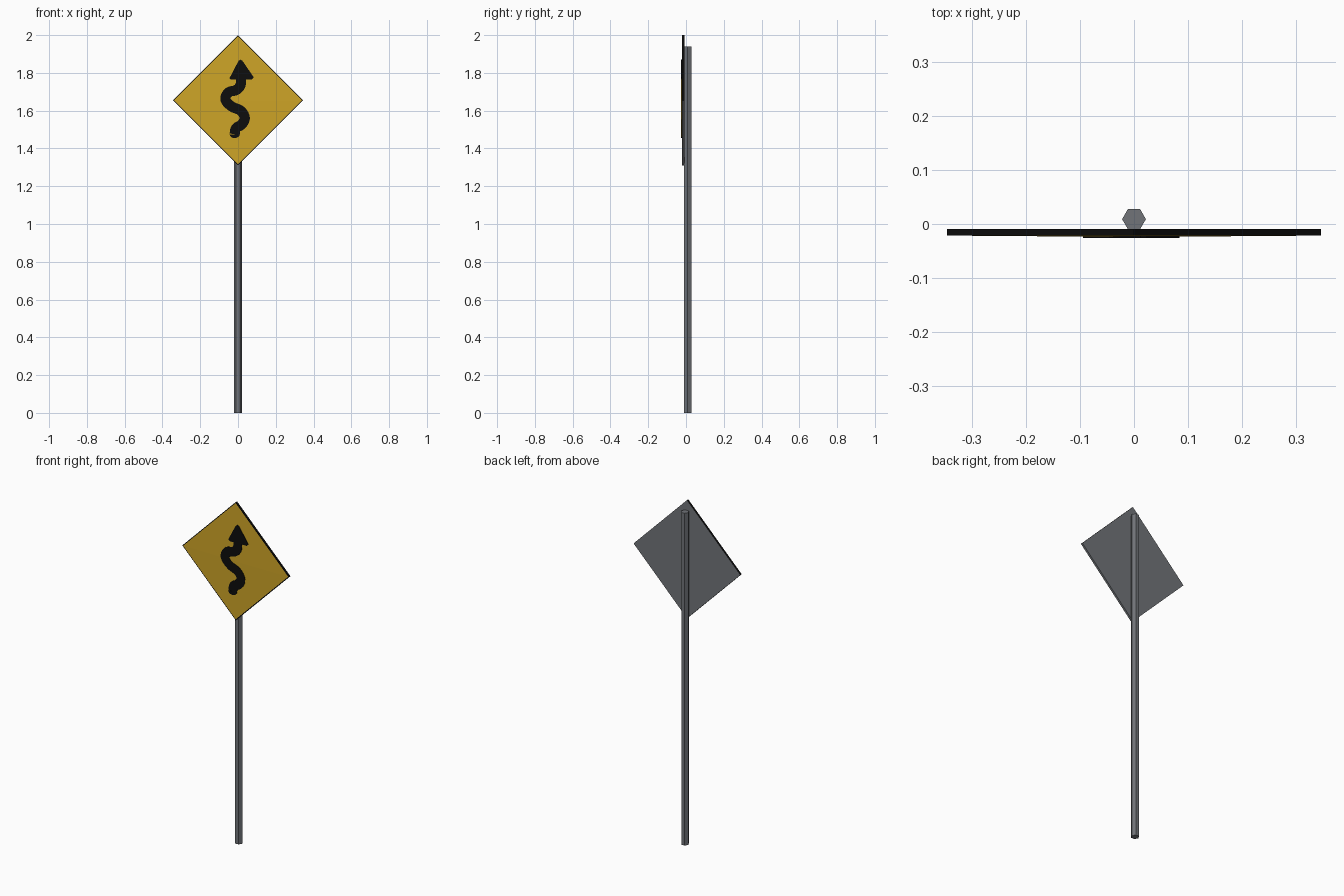
import bpy, bmesh, math
from mathutils import Vector

if "Cube" in bpy.data.objects:
    bpy.data.objects.remove(bpy.data.objects["Cube"])


def material(name, rgb):
    m = bpy.data.materials.new(name)
    m.diffuse_color = (*rgb, 1)
    m.use_nodes = True
    m.node_tree.nodes["Principled BSDF"].inputs["Base Color"].default_value = m.diffuse_color
    return m


GREY = material("galvanised grey", (0.165, 0.175, 0.19))
BLACK = material("sign black", (0.004, 0.004, 0.004))
YELLOW = material("warning yellow", (0.62, 0.375, 0.02))

CZ = 1.655  # height of the sign centre


def finish(name, bm, mats):
    bmesh.ops.recalc_face_normals(bm, faces=bm.faces)
    me = bpy.data.meshes.new(name)
    bm.to_mesh(me)
    bm.free()
    for m in mats:
        me.materials.append(m)
    ob = bpy.data.objects.new(name, me)
    bpy.context.collection.objects.link(ob)
    return ob


def prism(bm, ring, offset):
    """Extrude a closed ring of points by an offset vector."""
    a = [bm.verts.new(p) for p in ring]
    b = [bm.verts.new(Vector(p) + Vector(offset)) for p in ring]
    bm.faces.new(a)
    bm.faces.new(b)
    n = len(a)
    for i in range(n):
        bm.faces.new((a[i], a[(i + 1) % n], b[(i + 1) % n], b[i]))


def diamond(r, y):
    return [(r, y, CZ), (0, y, CZ + r), (-r, y, CZ), (0, y, CZ - r)]


# Hexagonal post
bm = bmesh.new()
hexagon = [(0.022 * math.cos(k * math.pi / 3), 0.009 + 0.022 * math.sin(k * math.pi / 3), 0)
           for k in range(6)]
prism(bm, hexagon, (0, 0, 1.94))
finish("post", bm, [GREY])

# Sign plate: grey back and lower edges, black front rim and upper edges
bm = bmesh.new()
prism(bm, diamond(0.345, -0.021), (0, 0.012, 0))
plate = finish("sign_plate", bm, [GREY, BLACK])
for p in plate.data.polygons:
    p.material_index = int(p.normal.y < -0.5 or p.normal.z > 0.5)

# Yellow face, very slightly raised to the middle
bm = bmesh.new()
rim = [bm.verts.new(p) for p in diamond(0.339, -0.0214)]
apex = bm.verts.new((0, -0.024, CZ))
for i in range(4):
    bm.faces.new((rim[i], rim[(i + 1) % 4], apex))
bm.faces.new(rim)
finish("yellow_face", bm, [YELLOW])

# Winding arrow: a ribbon along a smooth path, plus the head
path = [(-0.018, 1.475), (-0.010, 1.508), (0.020, 1.527), (0.036, 1.562), (0.014, 1.600),
        (-0.035, 1.623), (-0.067, 1.660), (-0.050, 1.697), (-0.008, 1.710),
        (0.014, 1.738), (0.014, 1.785)]
pts = [Vector(p) for p in path]
pts = [2 * pts[0] - pts[1]] + pts + [2 * pts[-1] - pts[-2]]
line = []
for i in range(1, len(pts) - 2):
    p0, p1, p2, p3 = pts[i - 1:i + 3]
    for s in range(5):
        t = s / 5
        line.append(0.5 * (2 * p1 + (p2 - p0) * t + (2 * p0 - 5 * p1 + 4 * p2 - p3) * t * t
                           + (3 * p1 - p0 - 3 * p2 + p3) * t ** 3))
line.append(pts[-2])

W, Y0, DEPTH = 0.027, -0.026, (0, 0.004, 0)
left, right = [], []
for i, p in enumerate(line):
    d = (line[min(i + 1, len(line) - 1)] - line[max(i - 1, 0)]).normalized()
    n = Vector((-d.y, d.x)) * W
    left.append(p + n)
    right.append(p - n)

bm = bmesh.new()
sections = []
for a, b in zip(left, right):
    sections.append([bm.verts.new(c) for c in
                     ((a.x, Y0, a.y), (b.x, Y0, b.y),
                      (b.x, Y0 + DEPTH[1], b.y), (a.x, Y0 + DEPTH[1], a.y))])
for s, t in zip(sections, sections[1:]):
    for k in range(4):
        bm.faces.new((s[k], s[(k + 1) % 4], t[(k + 1) % 4], t[k]))
bm.faces.new(sections[0])
bm.faces.new(sections[-1])
# Rounded tail
tail = [(line[0].x + W * math.cos(a), Y0, line[0].y + 0.75 * W * math.sin(a))
        for a in (math.pi + k * math.pi / 8 for k in range(9))]
prism(bm, tail, DEPTH)
finish("arrow_shaft", bm, [BLACK])

bm = bmesh.new()
head = [(-0.045, 1.772), (-0.036, 1.764), (0.074, 1.766), (0.084, 1.776),
        (0.022, 1.866), (0.012, 1.870), (0.003, 1.864)]
prism(bm, [(x, Y0, z) for x, z in head], DEPTH)
finish("arrow_head", bm, [BLACK])
